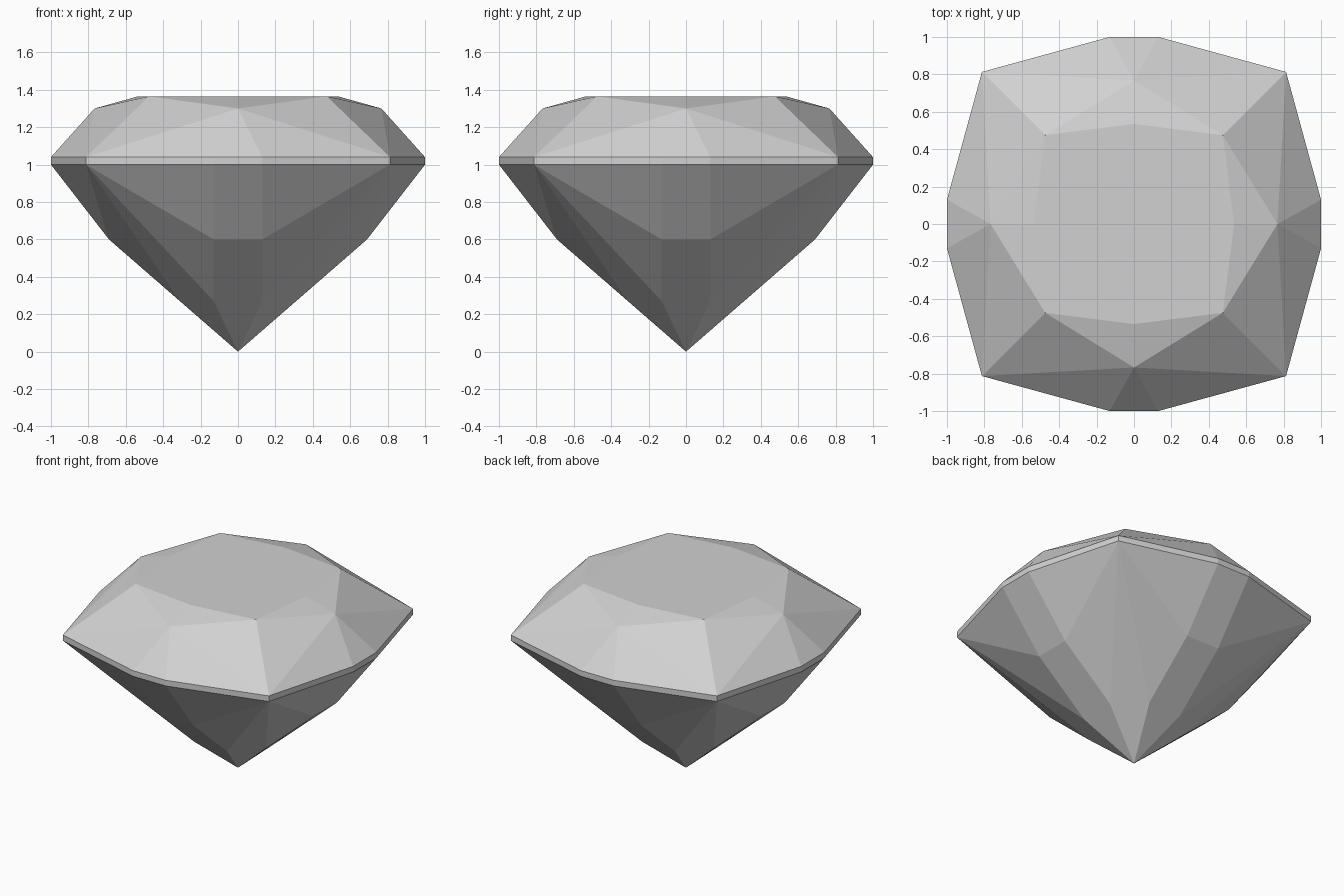
import bpy
import bmesh
from math import pi
from mathutils import Matrix, Vector

cube = bpy.data.objects.get("Cube")
if cube:
    bpy.data.objects.remove(cube, do_unlink=True)

stone = bpy.data.materials.new("pale grey stone")
stone.use_nodes = True
grey = (0.64, 0.64, 0.64, 1)
stone.diffuse_color = grey
stone.node_tree.nodes["Principled BSDF"].inputs["Base Color"].default_value = grey

MIRROR = Matrix.Diagonal((-1, 1, 1, 1))
INSIDE = Vector((0, 0, 0.8))


def mirrored(p):
    return MIRROR @ Vector(p)


def quarter_turn(p):
    return Matrix.Rotation(pi / 2, 4, "Z") @ Vector(p)


def gem_part(name, centred, paired, cap=None):
    """Repeat the front facets on four sides; paired facets are also mirrored."""
    bm = bmesh.new()
    facets = centred + paired + [[mirrored(p) for p in f] for f in paired]
    for side in range(4):
        turn = Matrix.Rotation(side * pi / 2, 4, "Z")
        for facet in facets:
            bm.faces.new([bm.verts.new(turn @ Vector(p)) for p in facet])
    if cap:
        bm.faces.new([bm.verts.new(Matrix.Rotation(i * pi / 2, 4, "Z") @ Vector(p))
                      for i in range(4) for p in cap])
    bmesh.ops.remove_doubles(bm, verts=bm.verts, dist=0.001)
    # The stone is convex, so facets must point away from its inside
    bm.normal_update()
    for face in bm.faces:
        if face.normal.dot(face.calc_center_median() - INSIDE) < 0:
            face.normal_flip()
    mesh = bpy.data.meshes.new(name)
    bm.to_mesh(mesh)
    bm.free()
    mesh.materials.append(stone)
    obj = bpy.data.objects.new(name, mesh)
    bpy.context.collection.objects.link(obj)
    return obj


# Girdle outline, upper and lower edge
side_top, corner_top = (0.13, -1, 1.04), (0.813, -0.813, 1.04)
side_low, corner_low = (0.13, -1, 1.0), (0.813, -0.813, 1.0)
gem_part("girdle",
         [[side_low, side_top, mirrored(side_top), mirrored(side_low)]],
         [[side_low, corner_low, corner_top, side_top]])

# Crown with an eight-sided table
star = (0, -0.767, 1.3)
table_mid, table_corner = (0, -0.535, 1.365), (0.475, -0.475, 1.365)
gem_part("crown",
         [[side_top, star, mirrored(side_top)]],
         [[side_top, corner_top, star],
          [corner_top, table_corner, star],
          [star, table_corner, table_mid]],
         cap=[table_mid, table_corner])

# Pavilion tapering to the point
culet = (0, 0, 0)
waist, low = (0.13, -0.69, 0.6), (0.13, -0.31, 0.27)
gem_part("pavilion",
         [[side_low, waist, mirrored(waist), mirrored(side_low)],
          [waist, low, culet, mirrored(low), mirrored(waist)],
          [corner_low, low, culet, quarter_turn(mirrored(low))]],
         [[side_low, corner_low, waist],
          [corner_low, low, waist]])
